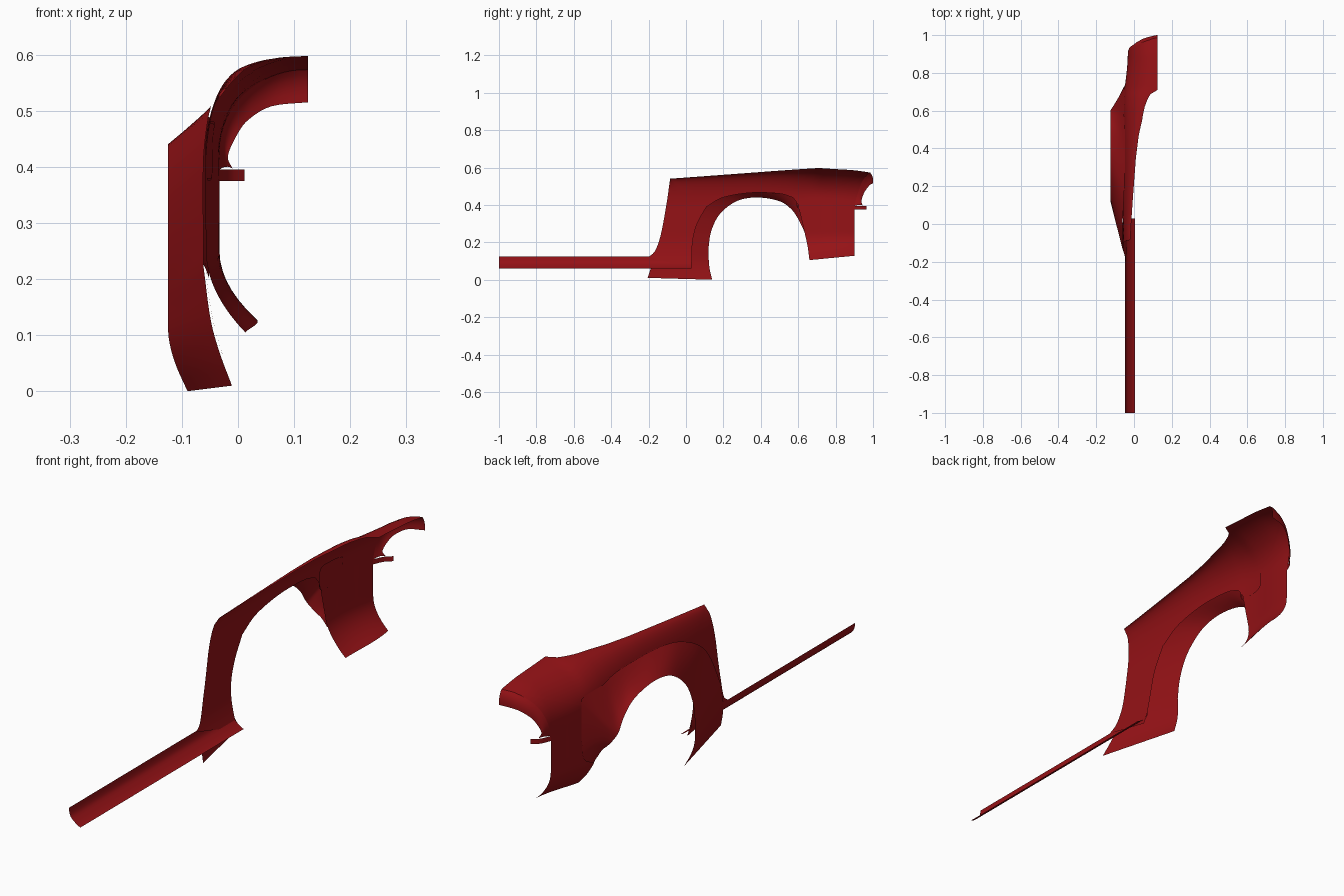
import bpy, bmesh, math
from mathutils import Vector

if "Cube" in bpy.data.objects:
    bpy.data.objects.remove(bpy.data.objects["Cube"])

red = bpy.data.materials.new("dark red paint")
red.diffuse_color = (0.30, 0.006, 0.008, 1)
red.use_nodes = True
red.node_tree.nodes["Principled BSDF"].inputs["Base Color"].default_value = red.diffuse_color


def lerp_table(tab, v):
    if v <= tab[0][0]:
        return tab[0][1]
    for (a, p), (b, q) in zip(tab, tab[1:]):
        if v <= b:
            return p + (q - p) * (v - a) / (b - a)
    return tab[-1][1]


def hood_z(y):
    return lerp_table([(-0.085, 0.54), (0.7, 0.598), (0.9, 0.585), (0.985, 0.573)], y)


def hood_x(y):
    return lerp_table([(-0.085, -0.02), (0, -0.015), (0.15, -0.005), (0.35, 0.01), (0.47, 0.025),
                       (0.55, 0.043), (0.62, 0.066), (0.67, 0.092), (0.71, 0.125)], y)


def skin(y, z):
    """Sideways position of the fender skin at a point of the side view."""
    f = min(max((y - 0.6) / 0.3, 0), 1)
    f = f * f * (3 - 2 * f)
    front = min(max((y - 0.2) / 0.3, 0), 1)
    x = -0.058 + 0.025 * f
    if z < 0.25:
        x += (0.02 + front * 0.05 + 0.03 * f) * ((0.25 - z) / 0.15) ** 2
    s = min(max((hood_z(y) - z) / 0.16, 0), 1)
    return x + (hood_x(y) - x) * (1 - math.sqrt(max(0, 1 - (1 - s) ** 2)))


def sample(pts, n):
    """Smooth curve through points, n+1 samples."""
    p = [Vector(q) for q in pts]
    p = [p[0] * 2 - p[1]] + p + [p[-1] * 2 - p[-2]]
    m, out = len(pts) - 1, []
    for i in range(n + 1):
        u = i / n * m
        k = min(int(u), m - 1)
        t = u - k
        a, b, c, d = p[k:k + 4]
        out.append(0.5 * (2 * b + (c - a) * t + (2 * a - 5 * b + 4 * c - d) * t * t
                          + (3 * b - a - 3 * c + d) * t ** 3))
    return out


def make(name, rows, angle=35):
    """Sheet from a grid of points."""
    bm = bmesh.new()
    g = [[bm.verts.new(p) for p in r] for r in rows]
    for r, s in zip(g, g[1:]):
        for i in range(len(r) - 1):
            bm.faces.new((r[i], r[i + 1], s[i + 1], s[i]))
    bmesh.ops.remove_doubles(bm, verts=bm.verts[:], dist=1e-5)
    bmesh.ops.recalc_face_normals(bm, faces=bm.faces[:])
    me = bpy.data.meshes.new(name)
    bm.to_mesh(me)
    bm.free()
    me.materials.append(red)
    me.polygons.foreach_set("use_smooth", [True] * len(me.polygons))
    me.set_sharp_from_angle(angle=math.radians(angle))
    ob = bpy.data.objects.new(name, me)
    bpy.context.collection.objects.link(ob)
    return ob


def join_segments(segs):
    a, b = [], []
    for pa, pb, n in segs:
        sa, sb = sample(pa, n), sample(pb, n)
        a += sa if not a else sa[1:]
        b += sb if not b else sb[1:]
    return a, b


# Fender skin: ruled in side view between wheel opening and outline
front_edge = [(0.985, 0.573), (0.975, 0.569), (0.955, 0.545), (0.935, 0.51), (0.915, 0.45), (0.9, 0.395)]
inner, outer = join_segments([
    ([(0.03, 0.06), (0.035, 0.2), (0.06, 0.3), (0.11, 0.39)],
     [(-0.2, 0.122), (-0.165, 0.155), (-0.135, 0.24), (-0.105, 0.4), (-0.085, 0.54)], 20),
    ([(0.11, 0.39), (0.2, 0.44), (0.35, 0.465), (0.5, 0.46), (0.57, 0.44)],
     [(y, hood_z(y)) for y in (-0.085, 0.15, 0.35, 0.55, 0.71)], 28),
    ([(0.57, 0.44), (0.587, 0.42), (0.6, 0.4)],
     [(y, hood_z(y)) for y in (0.71, 0.8, 0.9, 0.985)], 12),
    ([(0.6, 0.4), (0.618, 0.32), (0.628, 0.28)], front_edge, 20),
    ([(0.628, 0.28), (0.63, 0.27)], [(0.9, 0.395), (0.9, 0.375)], 1),
    ([(0.63, 0.27), (0.65, 0.18), (0.66, 0.105)], [(0.9, 0.375), (0.9, 0.25), (0.9, 0.128)], 14)])
rows = []
for i in range(21):
    t = 1 - (1 - i / 20) ** 2
    row = []
    for a, b in zip(inner, outer):
        y, z = a.lerp(b, t)
        row.append((skin(y, z), y, z))
    rows.append(row)
make("fender_skin", rows)

# Nose lip curling round to the headlight opening
edge = [Vector((skin(p[0], p[1]), p[0], p[1])) for p in sample(front_edge, 20)]
opening = sample([(0.125, 1.0, 0.515), (0.06, 0.985, 0.508), (0.02, 0.965, 0.485),
                  (0, 0.95, 0.46), (-0.018, 0.938, 0.42), (-0.01, 0.945, 0.397)], 20)
rows = []
for i in range(6):
    t = i / 5
    rows.append([a.lerp(b, t) + Vector((0, 0.006, 0.004)) * 4 * t * (1 - t) for a, b in zip(edge, opening)])
make("nose_lip", rows)

# Small tab below the headlight
tab = sample([(skin(0.9, 0.38), 0.9, 0), (-0.015, 0.94, 0), (0.012, 0.965, 0)], 6)
make("headlight_tab", [[(p.x, p.y, z) for p in tab] for z in (0.375, 0.395)])


# Wide wheel flare lying over the skin
def on_skin(pts):
    return [(skin(y, z) - 0.004, y, z) for y, z in pts]


arch, root = join_segments([
    ([(-0.09, 0.14, 0.0), (-0.112, 0.128, 0.05), (-0.124, 0.122, 0.1), (-0.125, 0.12, 0.17)],
     on_skin([(-0.205, 0.01), (-0.185, 0.07), (-0.165, 0.13), (-0.13, 0.22)]), 14),
    ([(-0.125, 0.12, 0.17), (-0.125, 0.135, 0.26), (-0.125, 0.18, 0.35), (-0.125, 0.27, 0.42),
      (-0.125, 0.38, 0.44), (-0.125, 0.5, 0.42), (-0.125, 0.565, 0.375), (-0.125, 0.6, 0.325)],
     on_skin([(-0.13, 0.22), (-0.07, 0.34), (0, 0.42), (0.12, 0.48), (0.25, 0.503),
              (0.4, 0.508), (0.52, 0.505), (0.6, 0.49)]), 35),
    ([(-0.125, 0.6, 0.325), (-0.121, 0.608, 0.31), (-0.11, 0.618, 0.29), (-0.095, 0.627, 0.27),
      (-0.075, 0.635, 0.25), (-0.058, 0.642, 0.22)],
     on_skin([(0.6, 0.49), (0.71, 0.483), (0.73, 0.46), (0.732, 0.32), (0.72, 0.24), (0.66, 0.2)]), 20)])
make("wheel_flare", [[a.lerp(b, i / 6) for a, b in zip(arch, root)] for i in range(7)])

# Rounded seam behind the front end of the flare, on the inner face
ring = []
for k in range(48):
    a = 2 * math.pi * k / 48
    c, s = math.cos(a), math.sin(a)
    ring.append((math.copysign(abs(c) ** 0.4, c), math.copysign(abs(s) ** 0.4, s)))
ring.append(ring[0])
make("flare_seam", [[(skin(0.658 + w * c, 0.428 + h * s) + 0.003, 0.658 + w * c, 0.428 + h * s)
                     for c, s in ring] for w, h in ((0.068, 0.053), (0.064, 0.049))])

# Side sill running back from the fender
sill = sample([(-0.047, 0, 0.125), (-0.044, 0, 0.105), (-0.036, 0, 0.088), (-0.012, 0, 0.068), (0.004, 0, 0.06)], 12)
make("side_sill", [[(p.x, y, p.z) for p in sill] for y in (-1.0, -0.5, 0.03)])
